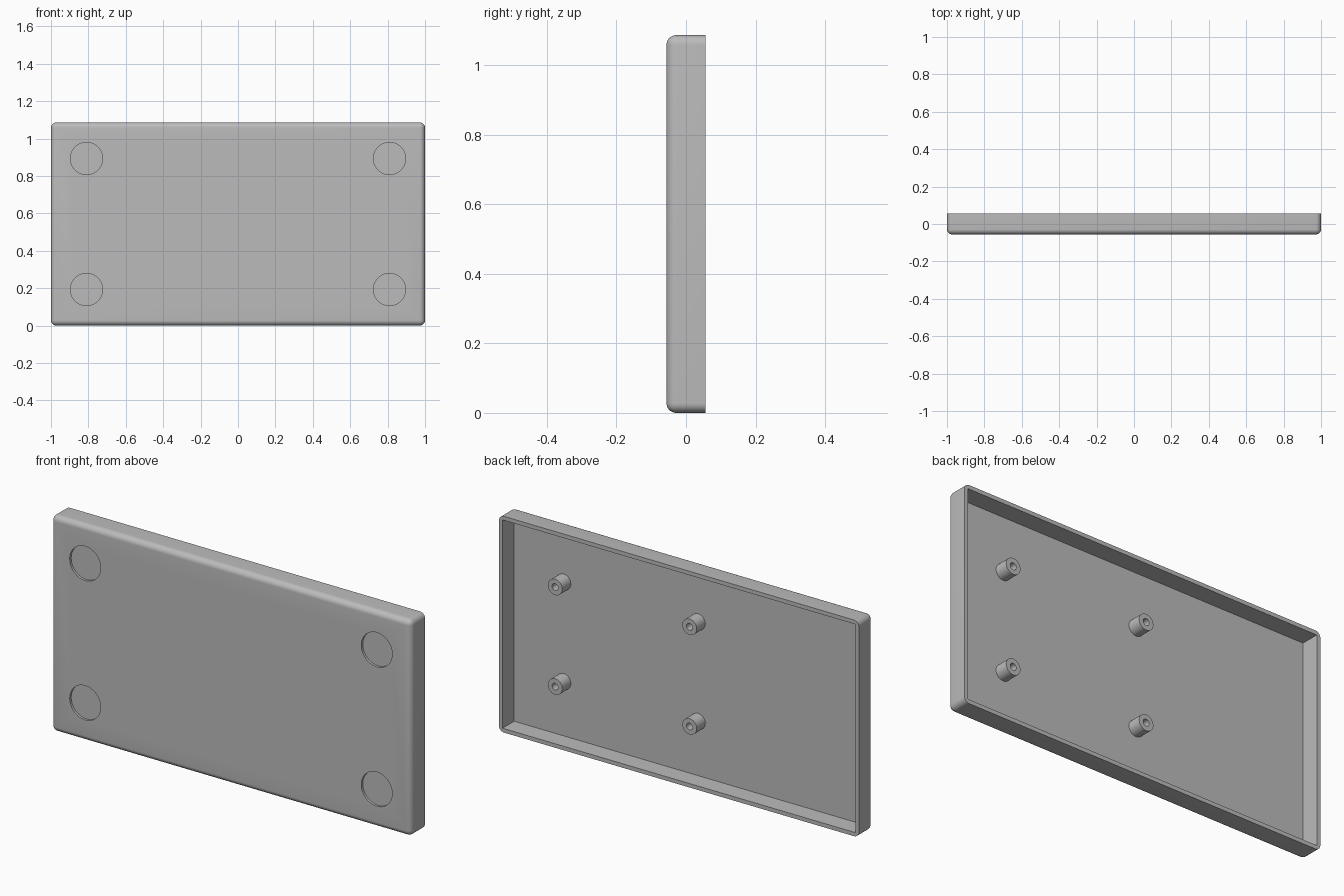
import bpy, bmesh, math
from mathutils import Matrix, Vector

W, D, H = 2.0, 0.112, 1.086
WALL, FLOOR, FILLET = 0.02, 0.02, 0.028
FLOOR_Y = -D / 2 + FLOOR

cube = bpy.data.objects.get("Cube")
if cube:
    bpy.data.objects.remove(cube, do_unlink=True)

grey = bpy.data.materials.new("plain grey")
grey.use_nodes = True
grey.diffuse_color = (0.5, 0.5, 0.5, 1)
grey.node_tree.nodes["Principled BSDF"].inputs["Base Color"].default_value = (0.5, 0.5, 0.5, 1)


def finish(bm, name):
    mesh = bpy.data.meshes.new(name)
    bmesh.ops.recalc_face_normals(bm, faces=bm.faces)
    bm.to_mesh(mesh)
    bm.free()
    mesh.materials.append(grey)
    obj = bpy.data.objects.new(name, mesh)
    bpy.context.collection.objects.link(obj)
    return obj


def box(lo, hi):
    bm = bmesh.new()
    lo, hi = Vector(lo), Vector(hi)
    bmesh.ops.create_cube(bm, size=1, matrix=Matrix.Translation((lo + hi) / 2)
                          @ Matrix.Diagonal((*(hi - lo), 1)))
    return bm


def add_disc(bm, x, z, y0, y1, r):
    """Closed cylinder along y."""
    bmesh.ops.create_cone(bm, cap_ends=True, segments=48, radius1=r, radius2=r, depth=y1 - y0,
                          matrix=Matrix.Translation((x, (y0 + y1) / 2, z))
                          @ Matrix.Rotation(math.pi / 2, 4, "X"))


def smooth(obj):
    bpy.ops.object.select_all(action="DESELECT")
    obj.select_set(True)
    bpy.context.view_layer.objects.active = obj
    bpy.ops.object.shade_smooth_by_angle(angle=math.radians(35))


def cut(obj, cutter):
    mod = obj.modifiers.new("cut", "BOOLEAN")
    mod.operation, mod.solver, mod.object = "DIFFERENCE", "EXACT", cutter
    bpy.context.view_layer.objects.active = obj
    bpy.ops.object.modifier_apply(modifier=mod.name)
    bpy.data.objects.remove(cutter, do_unlink=True)


# Tray: box with every edge rounded except the open back rim
bm = box((-W / 2, -D / 2, 0), (W / 2, D / 2, H))
edges = [e for e in bm.edges if not all(v.co.y > 0 for v in e.verts)]
bmesh.ops.bevel(bm, geom=edges, offset=FILLET, segments=8, profile=0.5, affect="EDGES")
tray = finish(bm, "tray")

# Hollow back
cut(tray, finish(box((-W / 2 + WALL, FLOOR_Y, WALL), (W / 2 - WALL, D, H - WALL)), "pocket_cutter"))

# Four shallow round recesses on the front
bm = bmesh.new()
for x in (-0.81, 0.81):
    for z in (H / 2 - 0.35, H / 2 + 0.35):
        add_disc(bm, x, z, -D, -D / 2 + 0.012, 0.086)
cut(tray, finish(bm, "recess_cutter"))
smooth(tray)

# Four hollow screw posts standing on the inner floor
for x, side in ((0.705, "left"), (-0.042, "middle")):
    for dz, level in ((-0.25, "lower"), (0.25, "upper")):
        z = H / 2 + dz
        bm = bmesh.new()
        add_disc(bm, x, z, FLOOR_Y - 0.002, FLOOR_Y + 0.068, 0.04)
        post = finish(bm, f"{level}_{side}_post")
        bm = bmesh.new()
        add_disc(bm, x, z, FLOOR_Y + 0.003, D, 0.017)
        cut(post, finish(bm, "hole_cutter"))
        smooth(post)
